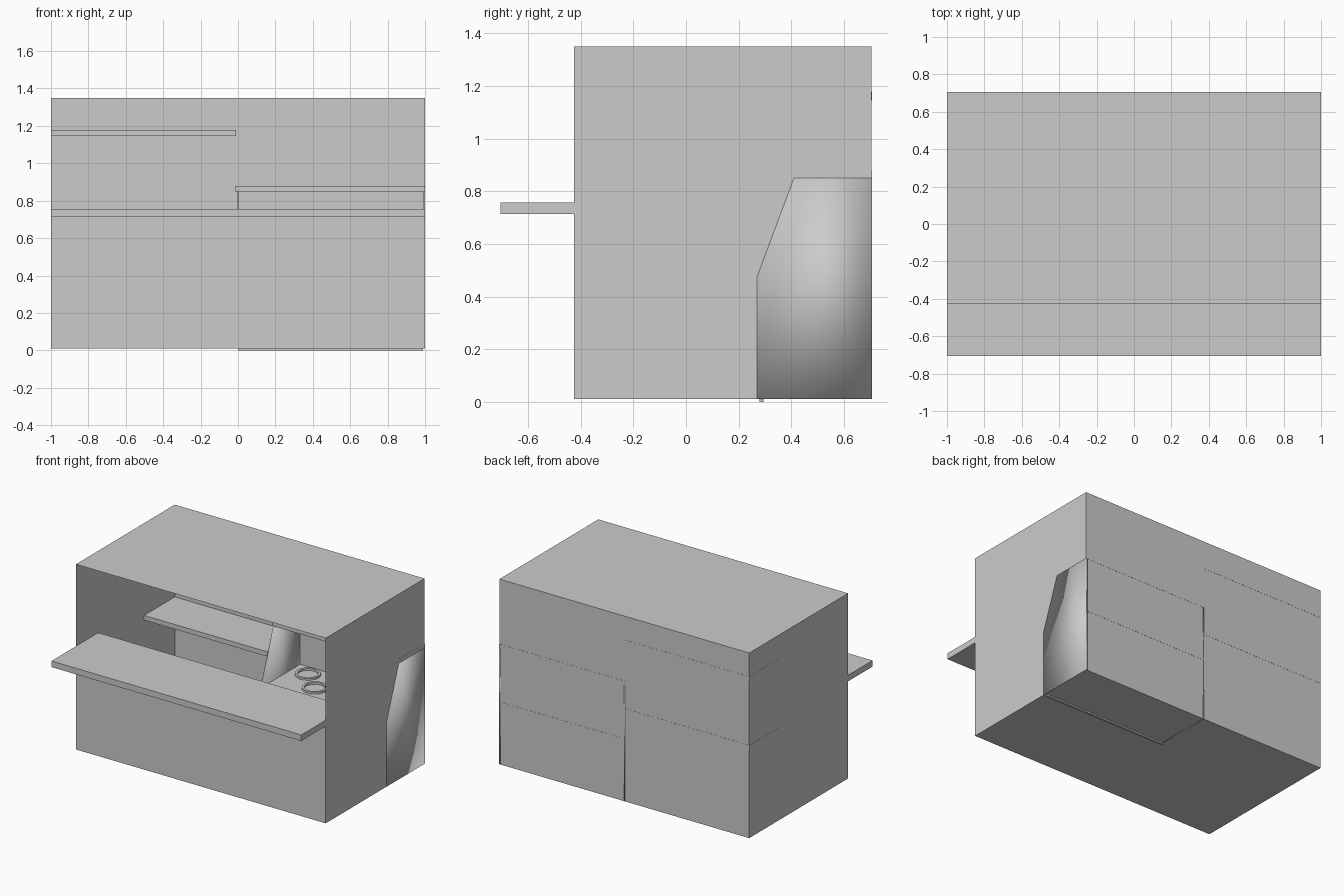
import bpy, bmesh, math

if "Cube" in bpy.data.objects:
    bpy.data.objects.remove(bpy.data.objects["Cube"])

def finish(name, bm, smooth=False):
    me = bpy.data.meshes.new(name)
    bm.to_mesh(me)
    bm.free()
    for p in me.polygons:
        p.use_smooth = smooth
    ob = bpy.data.objects.new(name, me)
    bpy.context.collection.objects.link(ob)
    return ob

def box_bm(lo, hi):
    bm = bmesh.new()
    bmesh.ops.create_cube(bm, size=1)
    for v in bm.verts:
        v.co = [(a + b) / 2 + c * (b - a) for a, b, c in zip(lo, hi, v.co)]
    return bm

def box(name, lo, hi):
    return finish(name, box_bm(lo, hi))

# Booth shell: thin sheet walls, roof and floor, with an open serving front
FRONT, BACK = -0.425, 0.705
shell = box_bm((-1, FRONT, 0.01), (1, BACK, 1.35))
front = [f for f in shell.faces if f.normal.y < -0.9 or
         all(abs(v.co.y - FRONT) < 1e-5 for v in f.verts)]
bmesh.ops.delete(shell, geom=front, context='FACES_ONLY')
finish("booth_shell", shell)

# Lower front panel
panel = bmesh.new()
panel.faces.new([panel.verts.new((x, FRONT, z))
                 for x, z in ((-1, 0.01), (1, 0.01), (1, 0.73), (-1, 0.73))])
finish("lower_front_panel", panel)

# Serving counter
box("serving_counter", (-1.0, -0.705, 0.713), (1.0, -0.17, 0.757))

# Two wall shelves on the left half
for name, z in (("lower_shelf", 0.648), ("upper_shelf", 1.145)):
    box(name, (-1.001, 0.355, z), (-0.01, 0.706, z + 0.034))

# Cooking cabinet on the right half: sloped side panels
profile = [(0.27, 0.01), (0.706, 0.01), (0.706, 0.85), (0.41, 0.85), (0.27, 0.475)]
def side_panel(name, x0, x1):
    bm = bmesh.new()
    face = bm.faces.new([bm.verts.new((x0, y, z)) for y, z in profile])
    ext = bmesh.ops.extrude_face_region(bm, geom=[face])
    for g in ext["geom"]:
        if isinstance(g, bmesh.types.BMVert):
            g.co.x = x1
    bmesh.ops.recalc_face_normals(bm, faces=bm.faces)
    return finish(name, bm, True)

side_panel("cabinet_left_side", -0.005, 0.004)
side_panel("cabinet_right_side", 0.99, 1.001)

# Cabinet top, worktop and front
box("cabinet_top", (-0.015, 0.41, 0.85), (1.001, 0.706, 0.88))
box("worktop", (0.0, 0.28, 0.455), (0.99, 0.706, 0.463))
box("cabinet_front", (0.0, 0.28, 0.0), (0.988, 0.295, 0.457))

# Staggered pot rings set on the worktop
def ring(name, x, y, z=0.463, outer=0.085, inner=0.068, h=0.014, n=32):
    bm = bmesh.new()
    section = [(outer, z), (outer, z + h), (inner, z + h), (inner, z)]
    loops = [[bm.verts.new((x + r * math.cos(2 * math.pi * i / n),
                            y + r * math.sin(2 * math.pi * i / n), zz))
              for r, zz in section] for i in range(n)]
    for i in range(n):
        a, b = loops[i], loops[(i + 1) % n]
        for k in range(4):
            m = (k + 1) % 4
            bm.faces.new((a[k], b[k], b[m], a[m]))
    bmesh.ops.recalc_face_normals(bm, faces=bm.faces)
    finish(name, bm)

for i in range(3):
    ring(f"back_pot_ring_{i + 1}", 0.14 + 0.32 * i, 0.60)
    ring(f"front_pot_ring_{i + 1}", 0.30 + 0.29 * i, 0.45)
